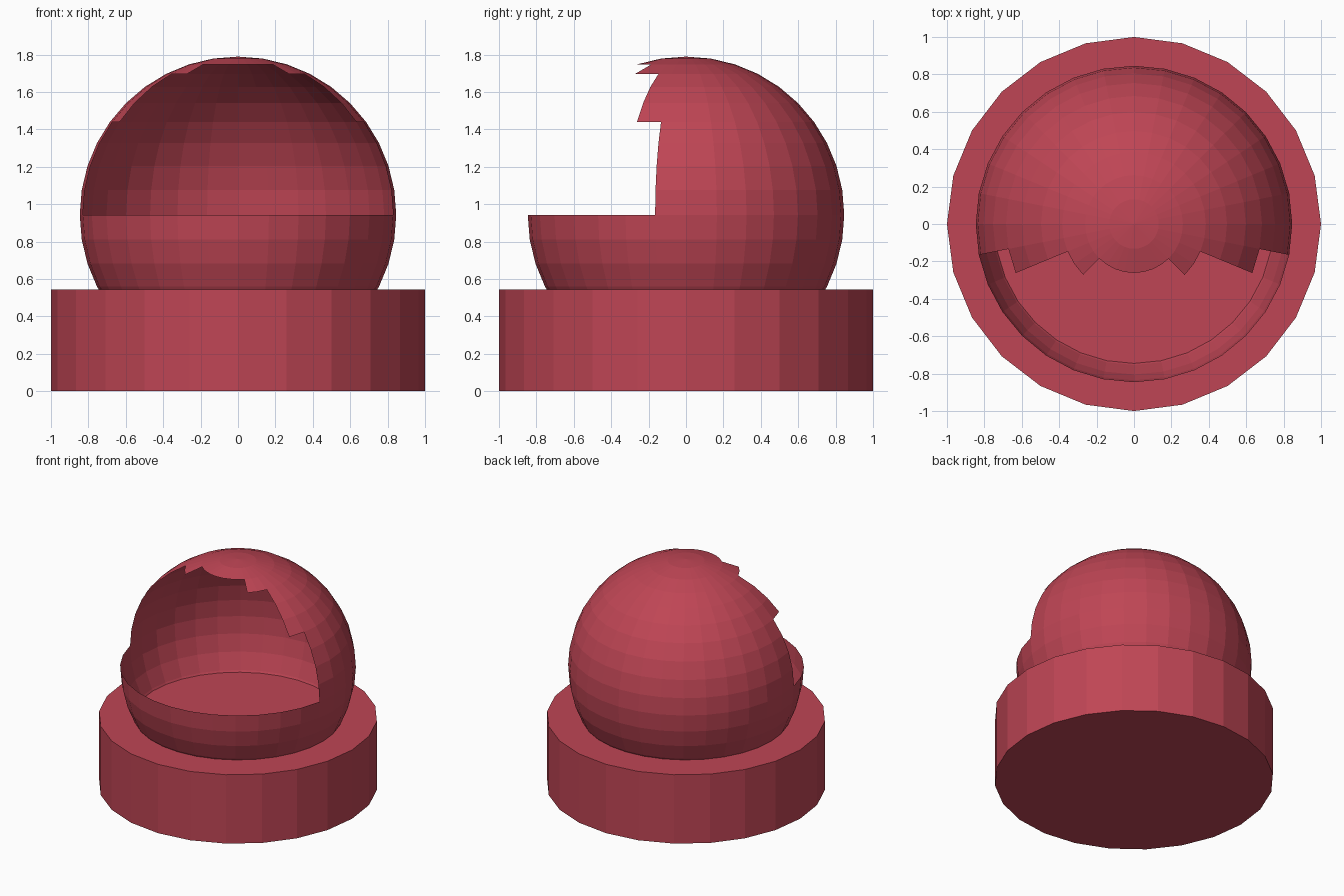
import bpy, bmesh
from math import asin, atan2, degrees
from mathutils import Matrix

if "Cube" in bpy.data.objects:
    bpy.data.objects.remove(bpy.data.objects["Cube"])

RADIUS = 0.846
CENTRE_Z = 0.943
BASE_H = 0.545

red = bpy.data.materials.new("red")
red.diffuse_color = (0.52, 0.06, 0.09, 1)
red.use_nodes = True
red.node_tree.nodes["Principled BSDF"].inputs["Base Color"].default_value = red.diffuse_color


def add_object(name, bm):
    mesh = bpy.data.meshes.new(name)
    bm.to_mesh(mesh)
    bm.free()
    mesh.materials.append(red)
    obj = bpy.data.objects.new(name, mesh)
    bpy.context.collection.objects.link(obj)
    return obj


# Round base with 24 sides
bm = bmesh.new()
bmesh.ops.create_cone(bm, cap_ends=True, segments=24, radius1=1, radius2=1,
                      depth=BASE_H, matrix=Matrix.Translation((0, 0, BASE_H / 2)))
add_object("base", bm)


# Opening in the front: its edge steps inward towards the top (degrees)
def in_opening(point):
    elevation = degrees(asin(point.z / point.length))
    azimuth = -degrees(atan2(point.y, point.x))
    if elevation < 0 or elevation > 72:
        return False
    start = 11.25 if elevation < 36 else 22.5 if elevation < 63 else 45
    return start < azimuth < 180 - start


# Thin open dome sunk into the base
bm = bmesh.new()
bmesh.ops.create_uvsphere(bm, u_segments=32, v_segments=20, radius=RADIUS)
opening = [f for f in bm.faces if in_opening(f.calc_center_median())]
bmesh.ops.delete(bm, geom=opening, context='FACES')
dome = add_object("dome", bm)
dome.location.z = CENTRE_Z
